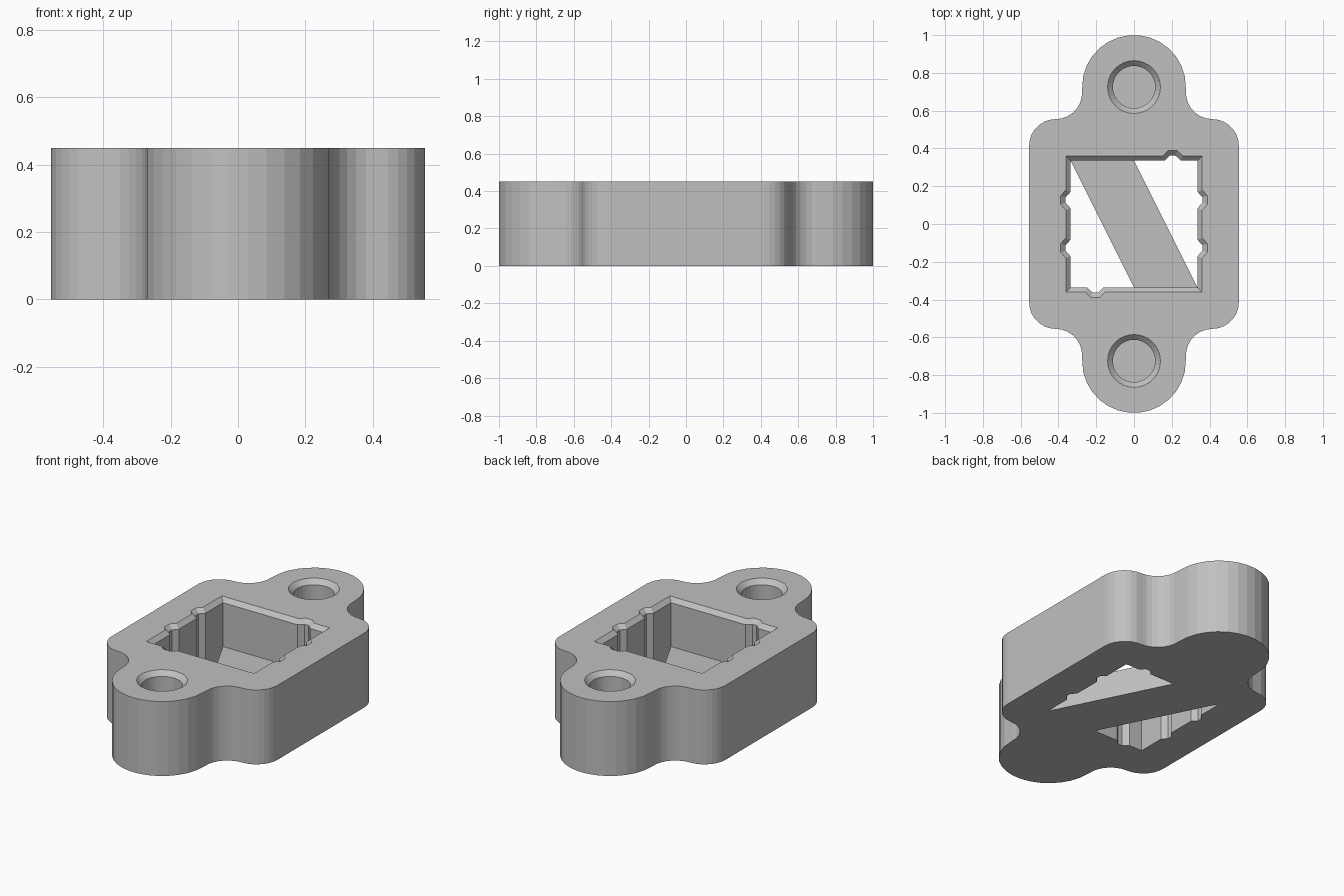
import bpy, bmesh
from math import sin, cos, radians

if "Cube" in bpy.data.objects:
    bpy.data.objects.remove(bpy.data.objects["Cube"])

H = 0.45          # body height
FLOOR = 0.16      # brace and screw hole floor height
EAR_Y = 0.725     # screw ear centre
CH = 0.025        # chamfer on the pocket rim

grey = bpy.data.materials.new("light grey plastic")
grey.diffuse_color = (0.53, 0.53, 0.53, 1)
grey.use_nodes = True
grey.node_tree.nodes["Principled BSDF"].inputs["Base Color"].default_value = grey.diffuse_color


def arc(cx, cy, r, a0, a1, n):
    return [(cx + r * cos(radians(a0 + (a1 - a0) * i / n)),
             cy + r * sin(radians(a0 + (a1 - a0) * i / n))) for i in range(n + 1)]


def loft(name, sections):
    """Closed solid from (outline, z) sections listed bottom to top."""
    bm = bmesh.new()
    rings = [[bm.verts.new((x, y, z)) for x, y in pts] for pts, z in sections]
    n = len(rings[0])
    bm.faces.new(rings[0][::-1])
    bm.faces.new(rings[-1])
    for a, b in zip(rings, rings[1:]):
        for i in range(n):
            j = (i + 1) % n
            bm.faces.new((a[i], a[j], b[j], b[i]))
    bmesh.ops.recalc_face_normals(bm, faces=bm.faces)
    me = bpy.data.meshes.new(name)
    bm.to_mesh(me)
    bm.free()
    me.materials.append(grey)
    ob = bpy.data.objects.new(name, me)
    bpy.context.collection.objects.link(ob)
    return ob


def cut(body, cutter):
    mod = body.modifiers.new("cut", "BOOLEAN")
    mod.operation, mod.solver, mod.object = "DIFFERENCE", "EXACT", cutter
    bpy.context.view_layer.objects.active = body
    bpy.ops.object.modifier_apply(modifier=mod.name)
    bpy.data.objects.remove(cutter)


def turned(pts):
    return [(-x, -y) for x, y in pts]


# Body: rounded square with two round ears blended in by concave fillets
right = arc(0.415, 0.415, 0.14, 0, 90, 7) + arc(0.415, 0.695, 0.14, 269, 176, 7)
ear = arc(0, EAR_Y, 0.275, 0, 180, 15)[1:-1]
left = [(-x, y) for x, y in reversed(right)]
half = right + ear + left
body = loft("switch_housing", [(half + turned(half), 0), (half + turned(half), H)])


# Square pocket with small trapezoid notches in its walls
def pocket(s, w0, w1):
    """s: half size, w0 / w1: notch half width at its mouth / back."""
    d = 0.027

    def notch(c):
        return [(c - w0, s), (c - w1, s + d), (c + w1, s + d), (c + w0, s)]
    right_wall = [(s, -s)] + [(x, y) for c in (-0.127, 0.127) for y, x in notch(c)]
    back_wall = [(s, s)] + notch(0.205)[::-1]
    side = right_wall + back_wall
    return side + turned(side)


inner, rim = pocket(0.336, 0.043, 0.014), pocket(0.336 + CH, 0.053, 0.024)
over = pocket(0.336 + 2 * CH, 0.063, 0.034)
cut(body, loft("pocket_cutter", [(inner, -0.1), (inner, H - CH), (rim, H), (over, H + CH)]))

# Blind chamfered screw holes
for s in (1, -1):
    circle = [arc(0, s * EAR_Y, r, 0, 360, 32)[:-1] for r in (0.112, 0.14, 0.168)]
    cut(body, loft("hole_cutter", [(circle[0], FLOOR), (circle[0], H - 0.028),
                                   (circle[1], H), (circle[2], H + 0.028)]))

# Diagonal brace across the bottom of the pocket
p = 0.336
brace = [(-p, p), (0, -p), (p, -p), (0, p)]
loft("diagonal_brace", [(brace, 0), (brace, FLOOR)])
